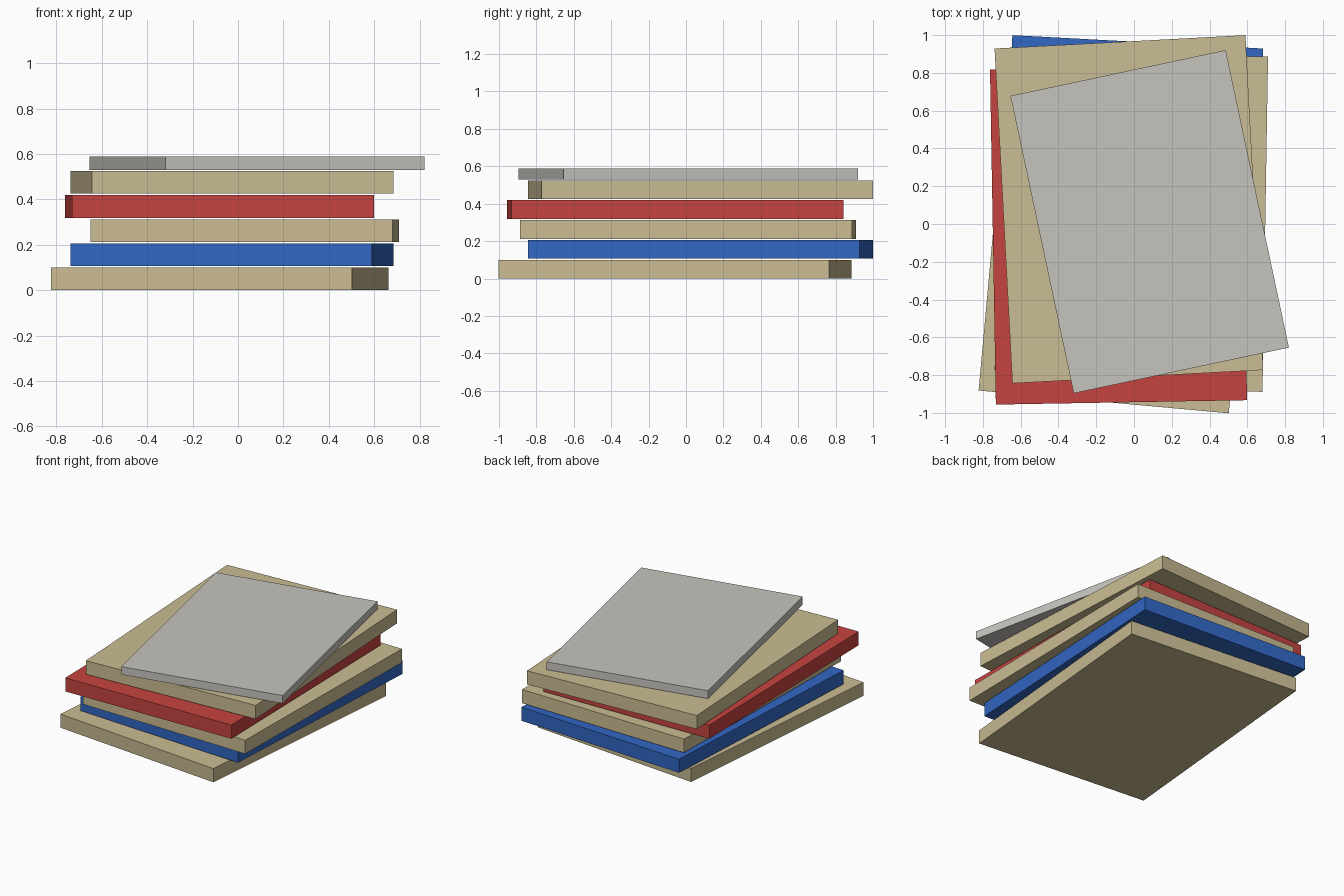
import bpy
from math import radians

cube = bpy.data.objects.get("Cube")
if cube:
    bpy.data.objects.remove(cube, do_unlink=True)


def make_material(name, rgb):
    """Flat material from an sRGB colour in 0-255."""
    linear = [((c / 255 + 0.055) / 1.055) ** 2.4 for c in rgb]
    mat = bpy.data.materials.new(name)
    mat.use_nodes = True
    mat.diffuse_color = (*linear, 1)
    mat.node_tree.nodes["Principled BSDF"].inputs["Base Color"].default_value = (*linear, 1)
    return mat


tan = make_material("tan", (202, 188, 147))
blue = make_material("blue", (50, 103, 196))
red = make_material("red", (198, 68, 64))
grey = make_material("light grey", (198, 196, 190))


def add_slab(name, mat, center, turn, base, size):
    """Box resting at height base, turned about the vertical."""
    x, y = center
    bpy.ops.mesh.primitive_cube_add(size=1, location=(x, y, base + size[2] / 2),
                                    rotation=(0, 0, radians(turn)))
    slab = bpy.context.object
    slab.name = name
    slab.scale = size
    bpy.ops.object.transform_apply(location=False, rotation=False, scale=True)
    slab.data.materials.append(mat)


# Five equal volumes, stacked with thin gaps and small turns
VOLUME = (1.33, 1.775, 0.1)
PITCH = 0.1062
volumes = [
    ("bottom_tan_book", tan, (-0.08, -0.058), -5.2),
    ("blue_book", blue, (-0.027, 0.078), -3.05),
    ("middle_tan_book", tan, (0.03, 0.01), -0.95),
    ("red_book", red, (-0.082, -0.057), 1.0),
    ("upper_tan_book", tan, (-0.027, 0.078), 3.05),
]
for level, (name, mat, center, turn) in enumerate(volumes):
    add_slab(name, mat, center, turn, level * PITCH, VOLUME)

# Thinner, smaller cover sheet on top
add_slab("top_grey_booklet", grey, (0.083, 0.012), 12, 0.53, (1.165, 1.61, 0.058))
